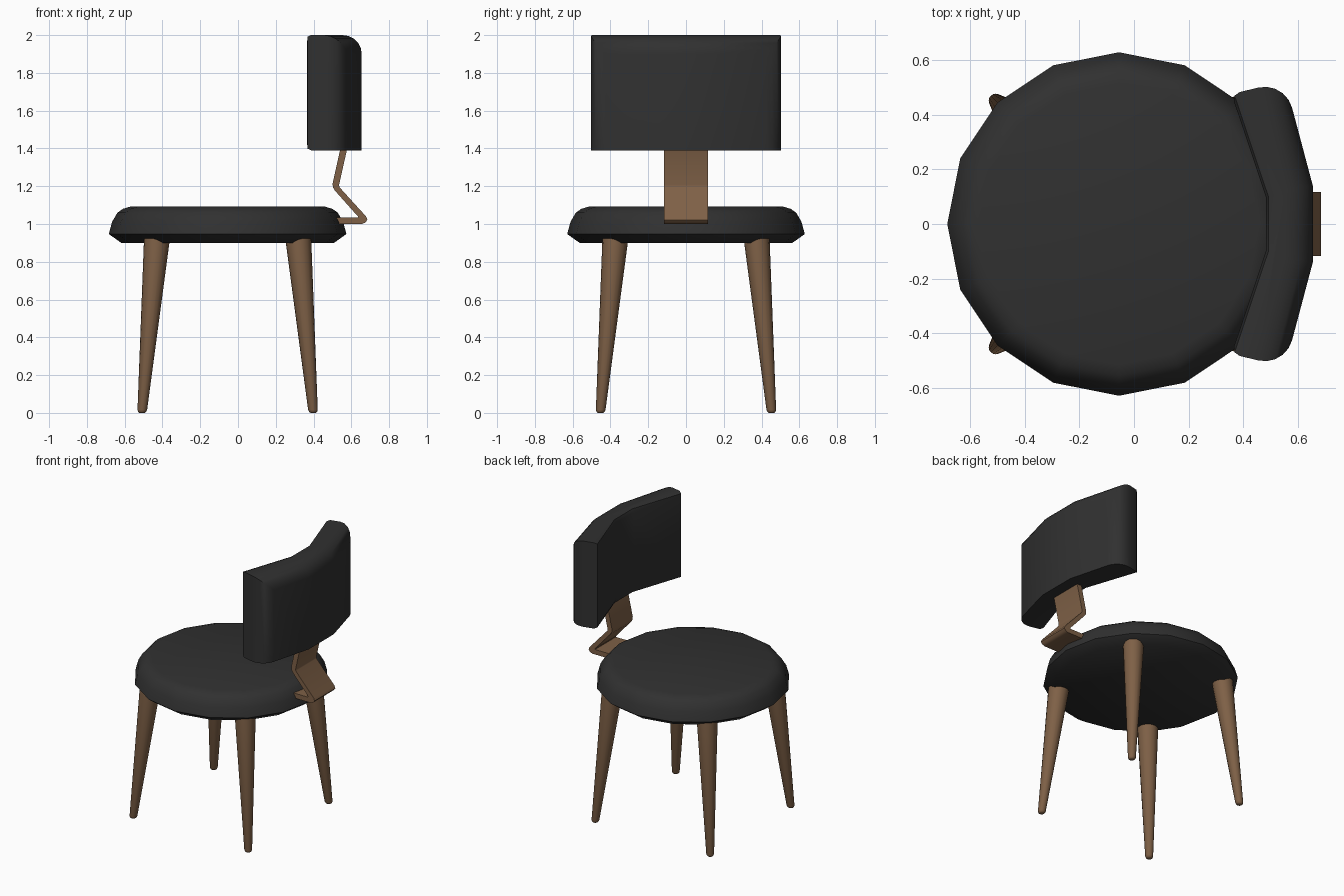
import bpy, bmesh, math

if "Cube" in bpy.data.objects:
    bpy.data.objects.remove(bpy.data.objects["Cube"])

def material(name, rgb):
    m = bpy.data.materials.new(name)
    m.diffuse_color = (*rgb, 1)
    m.use_nodes = True
    m.node_tree.nodes["Principled BSDF"].inputs["Base Color"].default_value = m.diffuse_color
    return m

BLACK = material("black upholstery", (0.03, 0.03, 0.03))
WOOD = material("brown wood", (0.21, 0.118, 0.062))
CX = -0.055  # seat centre in x

def finish(name, bm, mat, angle=40):
    bmesh.ops.recalc_face_normals(bm, faces=bm.faces)
    me = bpy.data.meshes.new(name)
    bm.to_mesh(me)
    bm.free()
    me.materials.append(mat)
    me.shade_smooth()
    me.set_sharp_from_angle(angle=math.radians(angle))
    ob = bpy.data.objects.new(name, me)
    bpy.context.collection.objects.link(ob)
    return ob

def loft_rings(rings, sides):
    """Closed stack of circles: (centre x, centre y, z, radius)."""
    bm = bmesh.new()
    loops = []
    for x, y, z, r in rings:
        loops.append([bm.verts.new((x + r * math.cos(2 * math.pi * i / sides),
                                    y + r * math.sin(2 * math.pi * i / sides), z))
                      for i in range(sides)])
    for a, b in zip(loops, loops[1:]):
        for i in range(sides):
            j = (i + 1) % sides
            bm.faces.new((a[i], a[j], b[j], b[i]))
    bm.faces.new(loops[0][::-1])
    bm.faces.new(loops[-1])
    return bm

def prism(points, offset):
    """Polygon extruded along an offset vector."""
    bm = bmesh.new()
    f = bm.faces.new([bm.verts.new(p) for p in points])
    ext = bmesh.ops.extrude_face_region(bm, geom=[f], use_keep_orig=True)
    bmesh.ops.translate(bm, vec=offset,
                        verts=[g for g in ext["geom"] if isinstance(g, bmesh.types.BMVert)])
    bmesh.ops.recalc_face_normals(bm, faces=bm.faces)
    return bm

# Seat: 16-sided cushion
profile = [(0.563, 0.90), (0.629, 0.947), (0.611, 1.013),
           (0.583, 1.06), (0.555, 1.08), (0.515, 1.092)]
finish("seat", loft_rings([(CX, 0, z, r) for r, z in profile], 16), BLACK)

# Legs: tapered and splayed, with a rounded foot
for sx, side in ((-1, "left"), (1, "right")):
    for sy, end in ((-1, "front"), (1, "back")):
        rings = []
        for z, r in ((0, 0.014), (0.005, 0.021), (0.016, 0.0255), (0.93, 0.069)):
            d = 0.453 - 0.078 * z / 0.91
            rings.append((CX + sx * d, sy * d, z, r))
        finish(f"{end}_{side}_leg", loft_rings(rings, 16), WOOD)

# Bracket: bent strip from the seat to the backrest
strip = [(0.40, 1.0), (0.655, 1.0), (0.673, 1.007), (0.685, 1.022), (0.678, 1.04),
         (0.537, 1.195), (0.535, 1.207), (0.576, 1.39), (0.60, 1.50),
         (0.565, 1.50), (0.54, 1.39), (0.501, 1.215), (0.502, 1.195), (0.512, 1.178),
         (0.634, 1.041), (0.634, 1.035), (0.40, 1.035)]
finish("back_bracket", prism([(x, -0.117, z) for x, z in strip], (0, 0.234, 0)), WOOD, 35)

# Backrest: curved pad, large rounding at the back, small one at the front
front = [(0.483, 0.10), (0.357, 0.476)]
back = [(0.553, 0.523), (0.655, 0.14)]
half = front + back
plan = half + [(x, -y) for x, y in half[::-1]]
bm = prism([(x, y, 1.39) for x, y in plan], (0, 0, 0.61))

def on(v, pts):
    return any(abs(v.co.x - x) < 1e-3 and abs(abs(v.co.y) - y) < 1e-3 for x, y in pts)

def pick(pts, corner, with_bottom):
    out = []
    for e in bm.edges:
        a, b = e.verts
        if not (on(a, pts) and on(b, pts)):
            continue
        if abs(a.co.z - b.co.z) > 0.1:        # upright edge: only the end corners
            keep = on(a, [corner])
        else:
            keep = with_bottom or a.co.z > 1.9
        if keep:
            out.append(e)
    return out

bmesh.ops.bevel(bm, geom=pick(back, back[0], False), offset=0.1, segments=5,
                profile=0.5, affect='EDGES')
bmesh.ops.bevel(bm, geom=pick(front, front[1], True), offset=0.03, segments=2,
                profile=0.5, affect='EDGES')
finish("backrest", bm, BLACK)
